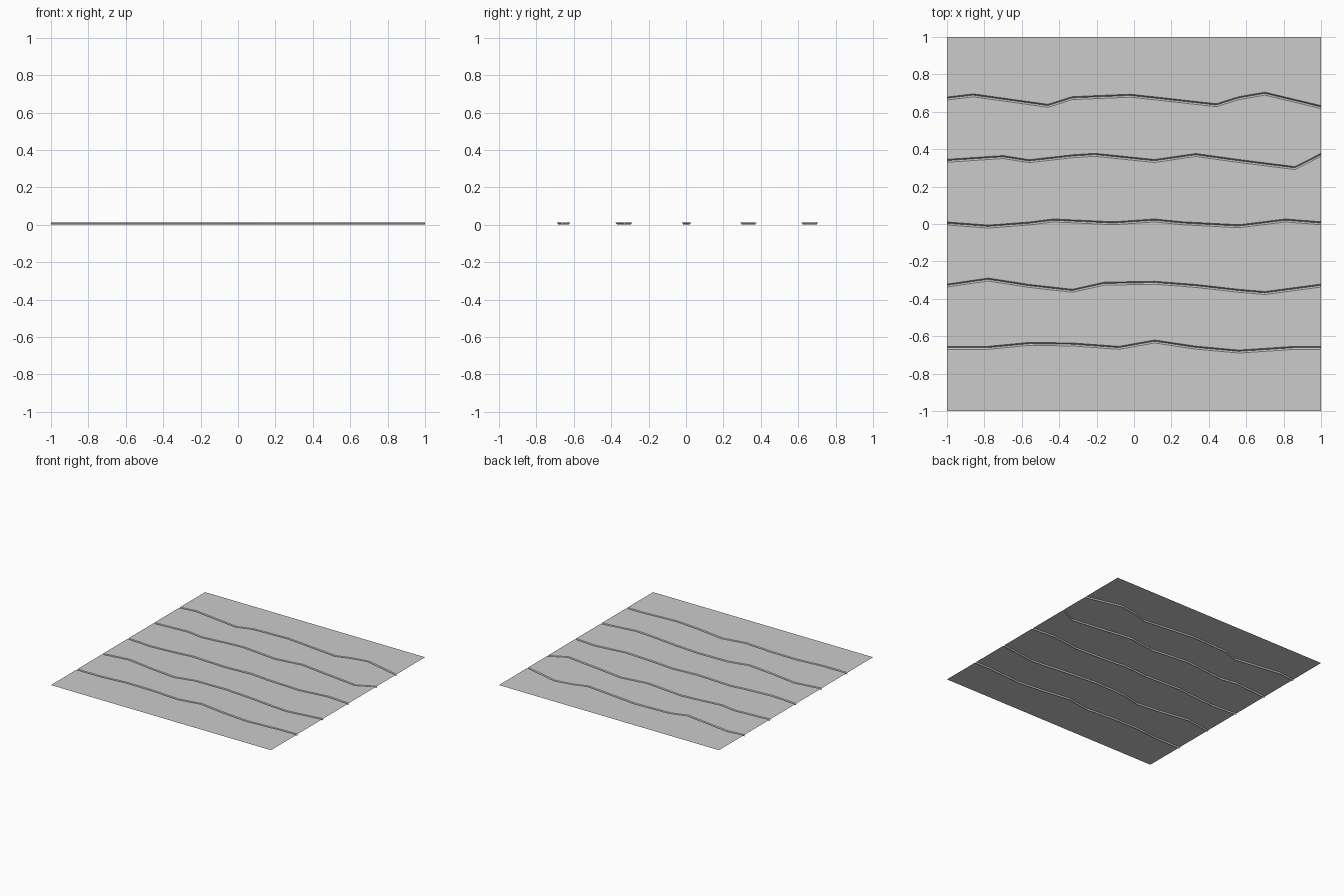
import bpy

TOP = 0.011  # height of the flat surface; the grooves reach down to z = 0

# Groove paths from front to back, as (x, y)
PATHS = [
    [(-1, -.658), (-.78, -.658), (-.56, -.637), (-.33, -.64), (-.08, -.658),
     (.11, -.624), (.33, -.657), (.56, -.678), (.86, -.658), (1, -.658)],
    [(-1, -.325), (-.78, -.293), (-.56, -.327), (-.33, -.353), (-.16, -.315),
     (.11, -.31), (.33, -.327), (.56, -.353), (.7, -.365), (1, -.325)],
    [(-1, .007), (-.78, -.01), (-.56, .007), (-.43, .023), (-.11, .008),
     (.11, .023), (.26, .008), (.56, -.008), (.81, .023), (1, .008)],
    [(-1, .342), (-.7, .362), (-.56, .34), (-.33, .366), (-.21, .374),
     (.11, .341), (.33, .373), (.56, .341), (.86, .303), (1, .374)],
    [(-1, .675), (-.86, .692), (-.46, .636), (-.33, .677), (-.02, .69),
     (.11, .676), (.44, .639), (.56, .677), (.7, .701), (1, .629)],
]
# Groove cross-section: gentle front slope, steep back wall
PROFILE = [(-.012, TOP), (-.003, 0), (.004, TOP)]
COUNT = 10


def border(y):
    return [(-1 + 2 * i / (COUNT - 1), y, TOP) for i in range(COUNT)]


# Rows of points from the front edge to the back edge
rows = [border(-1)]
for path in PATHS:
    for dy, z in PROFILE:
        rows.append([(x, y + dy, z) for x, y in path])
rows.append(border(1))

# Skin neighbouring rows with quads
verts = [p for row in rows for p in row]
faces = []
for r in range(len(rows) - 1):
    for i in range(COUNT - 1):
        a = r * COUNT + i
        faces.append((a, a + 1, a + COUNT + 1, a + COUNT))

mesh = bpy.data.meshes.new("grooved_sheet")
mesh.from_pydata(verts, [], faces)
mesh.update()
sheet = bpy.data.objects.new("grooved_sheet", mesh)
bpy.context.collection.objects.link(sheet)
